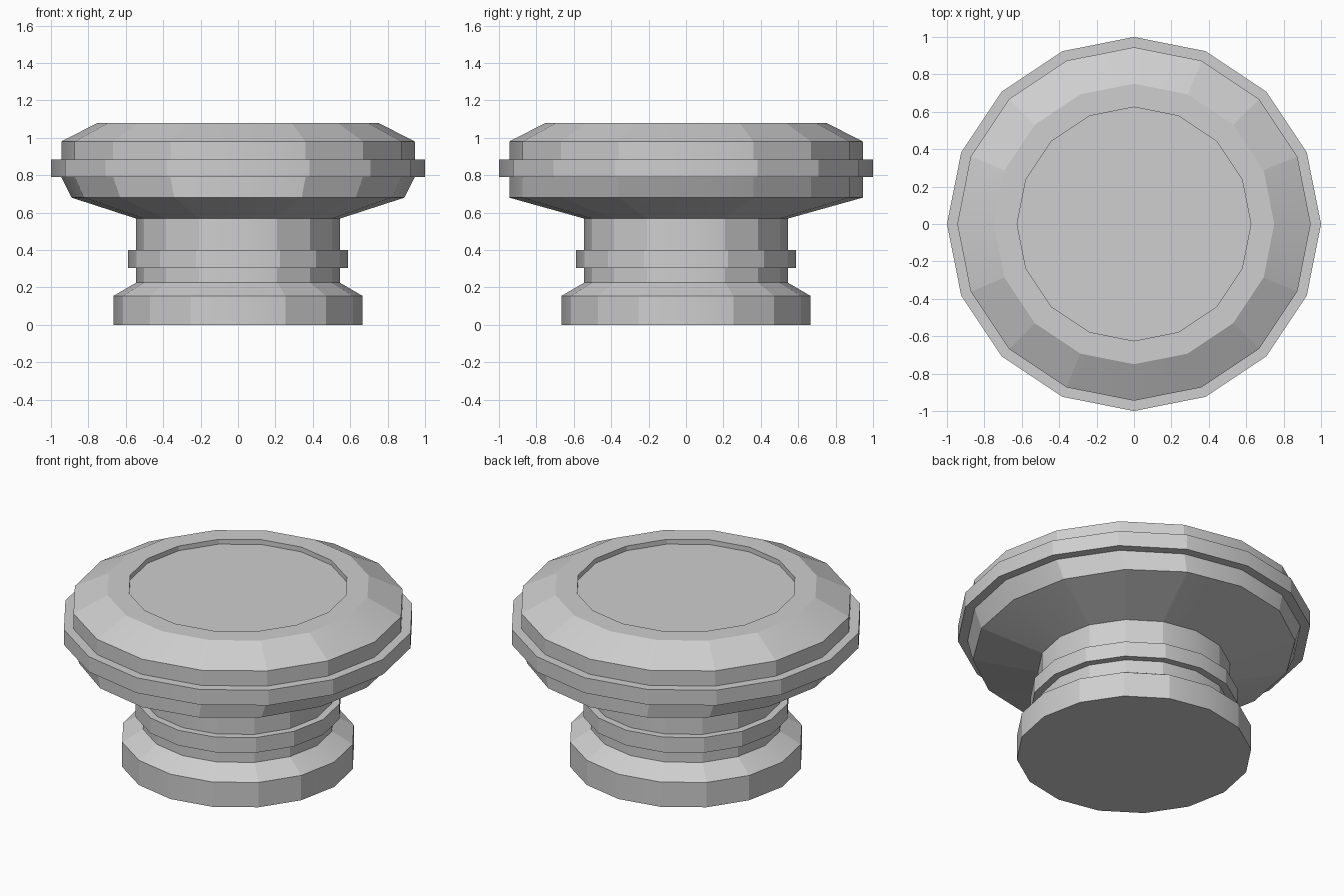
import bpy, bmesh, math

if "Cube" in bpy.data.objects:
    bpy.data.objects.remove(bpy.data.objects["Cube"])

SIDES = 16

grey = bpy.data.materials.new("light grey")
grey.diffuse_color = (0.62, 0.62, 0.62, 1)
grey.use_nodes = True
grey.node_tree.nodes["Principled BSDF"].inputs["Base Color"].default_value = grey.diffuse_color


def lathe(name, profile):
    """Revolve (x radius, y radius, z) rings from bottom to top and cap both ends."""
    bm = bmesh.new()
    rings = []
    for rx, ry, z in profile:
        ring = []
        for i in range(SIDES):
            a = 2 * math.pi * i / SIDES
            ring.append(bm.verts.new((rx * math.cos(a), ry * math.sin(a), z)))
        rings.append(ring)
    for low, high in zip(rings, rings[1:]):
        for i in range(SIDES):
            j = (i + 1) % SIDES
            bm.faces.new((low[i], low[j], high[j], high[i]))
    bm.faces.new(rings[0][::-1])
    bm.faces.new(rings[-1])
    # Facets are crisp, except for the soft seams on the four axis directions
    for f in bm.faces:
        f.smooth = True
    for e in bm.edges:
        a, b = (v.co for v in e.verts)
        on_axis = all(min(abs(p.x), abs(p.y)) < 1e-4 for p in (a, b))
        upright = abs(a.z - b.z) > 1e-4
        e.smooth = on_axis and upright
    mesh = bpy.data.meshes.new(name)
    bm.to_mesh(mesh)
    bm.free()
    mesh.materials.append(grey)
    obj = bpy.data.objects.new(name, mesh)
    bpy.context.collection.objects.link(obj)
    return obj


def rounds(*points):
    return [(r, r, z) for r, z in points]


# Foot and neck with a raised collar
lathe("foot_and_neck", rounds(
    (0.665, 0), (0.665, 0.155), (0.545, 0.225), (0.545, 0.305),
    (0.588, 0.305), (0.588, 0.40), (0.545, 0.40), (0.545, 0.568)))

# Wide head: sloped underside, flange, chamfered rim and shallow dished top
lathe("head", rounds((0.545, 0.568)) + [(0.89, 0.945, 0.68)] + rounds(
    (0.945, 0.79), (1.0, 0.79), (1.0, 0.885), (0.945, 0.885),
    (0.945, 0.98), (0.75, 1.08), (0.625, 1.08), (0.625, 1.05)))
